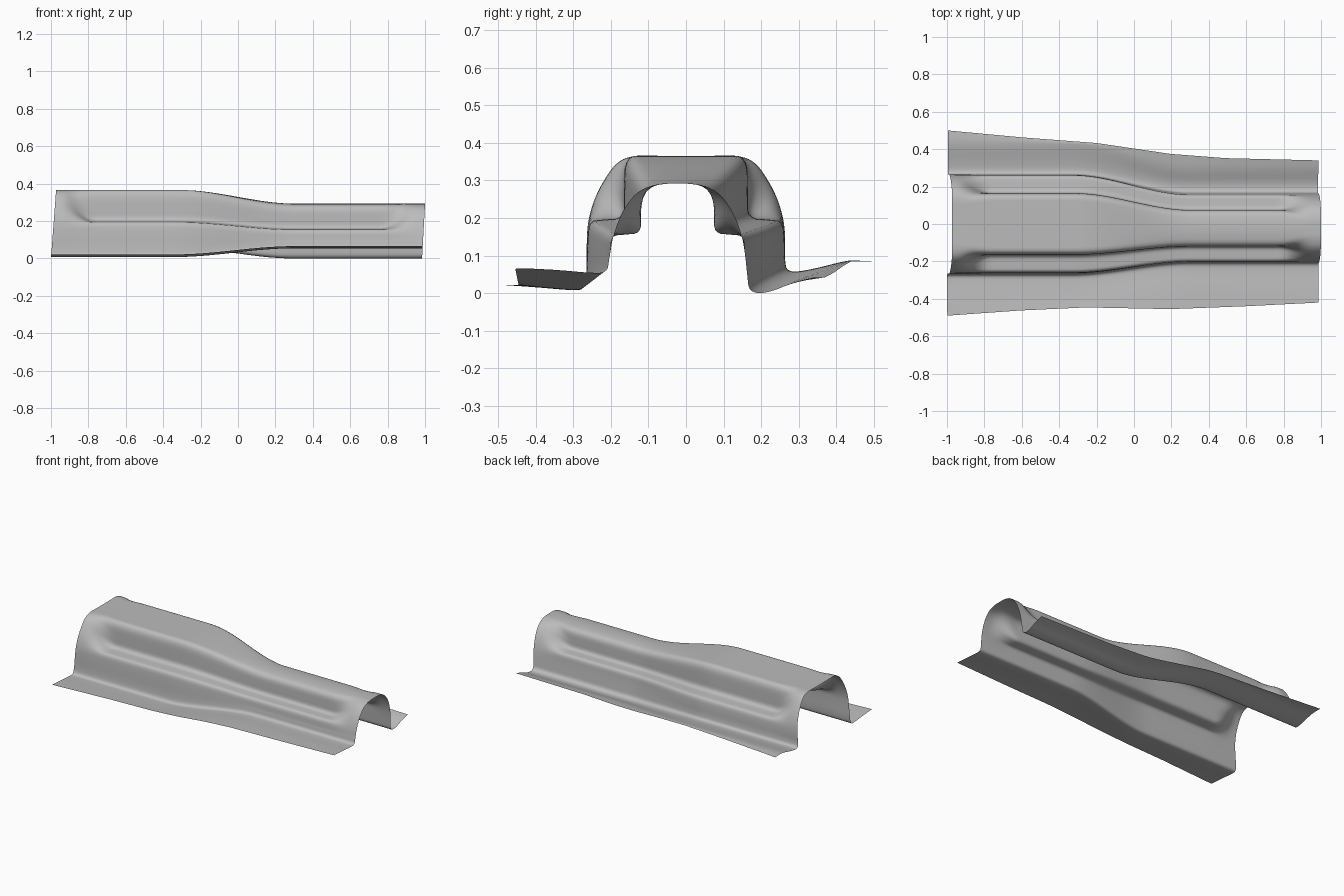
import bpy, bmesh

cube = bpy.data.objects.get("Cube")
if cube:
    bpy.data.objects.remove(cube)

SECTIONS = 90

# Half profiles as (distance from middle, height), from flange edge inwards
FRONT_BASE_BIG = [(.49, .022), (.40, .016), (.31, .008), (.272, .008), (.265, .05)]
FRONT_BASE_SMALL = [(.42, .066), (.34, .062), (.255, .054), (.21, .055), (.205, .09)]
BACK_BASE_BIG = [(.50, .085), (.43, .088), (.33, .062), (.27, .055), (.263, .09)]
BACK_BASE_SMALL = [(.345, .042), (.29, .03), (.215, -.001), (.168, .003), (.163, .05)]
ARCH_BIG = [(.265, .13), (.262, .19), (.245, .25), (.22, .30), (.185, .35), (.14, .368), (.07, .366)]
BEAD_BIG = [(.263, .14), (.258, .192), (.225, .196), (.165, .20), (.165, .26), (.163, .366), (.10, .366)]
ARCH_SMALL = [(.203, .10), (.196, .145), (.182, .19), (.16, .235), (.125, .275), (.075, .292), (.03, .293)]
BEAD_SMALL = [(.203, .10), (.20, .153), (.165, .156), (.12, .16), (.12, .21), (.118, .28), (.06, .293)]
BACK_SHIFT = .045          # the narrow end leans towards the front

# Flange edge lines as (x, distance)
FRONT_EDGE = [(-1, .49), (-.6, .462), (-.25, .446), (.2, .455), (.6, .44), (1, .42)]
BACK_EDGE = [(-1, .50), (-.6, .463), (-.2, .433), (.2, .375), (.5, .352), (1, .34)]


def ramp(x, a, b):
    t = min(1, max(0, (x - a) / (b - a)))
    return t * t * (3 - 2 * t)


def mix(p, q, t):
    return [tuple(a + (b - a) * t for a, b in zip(v, w)) for v, w in zip(p, q)]


def along(line, x):
    for (a, p), (b, q) in zip(line, line[1:]):
        if x <= b:
            return p + (q - p) * (x - a) / (b - a)
    return line[-1][1]


def round_corners(pts):
    out = [pts[0]]
    for p, q in zip(pts, pts[1:]):
        out += mix([p, p], [q, q], .25)[:1] + mix([p], [q], .75)
    return out + [pts[-1]]


def half(x, base_big, base_small, edge, shift):
    taper = ramp(x, -.33, .3)
    bead = ramp(x, -.97, -.78) * (1 - ramp(x, .77, .96))
    small = [(y - shift, z) for y, z in mix(ARCH_SMALL, BEAD_SMALL, bead)]
    upper = mix(mix(ARCH_BIG, BEAD_BIG, bead), small, taper)
    base = mix(base_big, base_small, taper)
    base[0] = (along(edge, x), base[0][1])
    return base + upper


def section(x):
    front = half(x, FRONT_BASE_BIG, FRONT_BASE_SMALL, FRONT_EDGE, 0)
    back = half(x, BACK_BASE_BIG, BACK_BASE_SMALL, BACK_EDGE, BACK_SHIFT)
    pts = [(-y, z) for y, z in front] + back[::-1]
    for _ in range(2):
        pts = round_corners(pts)
    return pts


# Sheet panel lofted through the sections, with slightly tilted ends
bm = bmesh.new()
rows = []
for i in range(SECTIONS + 1):
    u = i / SECTIONS
    row = []
    for y, z in section(2 * u - 1):
        left = -1 + .075 * z
        right = .984 + .055 * z
        row.append(bm.verts.new((left + (right - left) * u, y, z)))
    rows.append(row)
for r, s in zip(rows, rows[1:]):
    for j in range(len(r) - 1):
        bm.faces.new((r[j], s[j], s[j + 1], r[j + 1]))
lowest = min(v.co.z for v in bm.verts)
for v in bm.verts:
    v.co.z -= lowest
mesh = bpy.data.meshes.new("tunnel_panel")
bm.to_mesh(mesh)
bm.free()
panel = bpy.data.objects.new("tunnel_panel", mesh)
bpy.context.collection.objects.link(panel)

# Plain grey metal
grey = bpy.data.materials.new("grey_metal")
grey.use_nodes = True
grey.diffuse_color = (.5, .5, .5, 1)
grey.node_tree.nodes["Principled BSDF"].inputs["Base Color"].default_value = (.5, .5, .5, 1)
mesh.materials.append(grey)

bpy.context.view_layer.objects.active = panel
panel.select_set(True)
bpy.ops.object.shade_smooth_by_angle(angle=.9)
